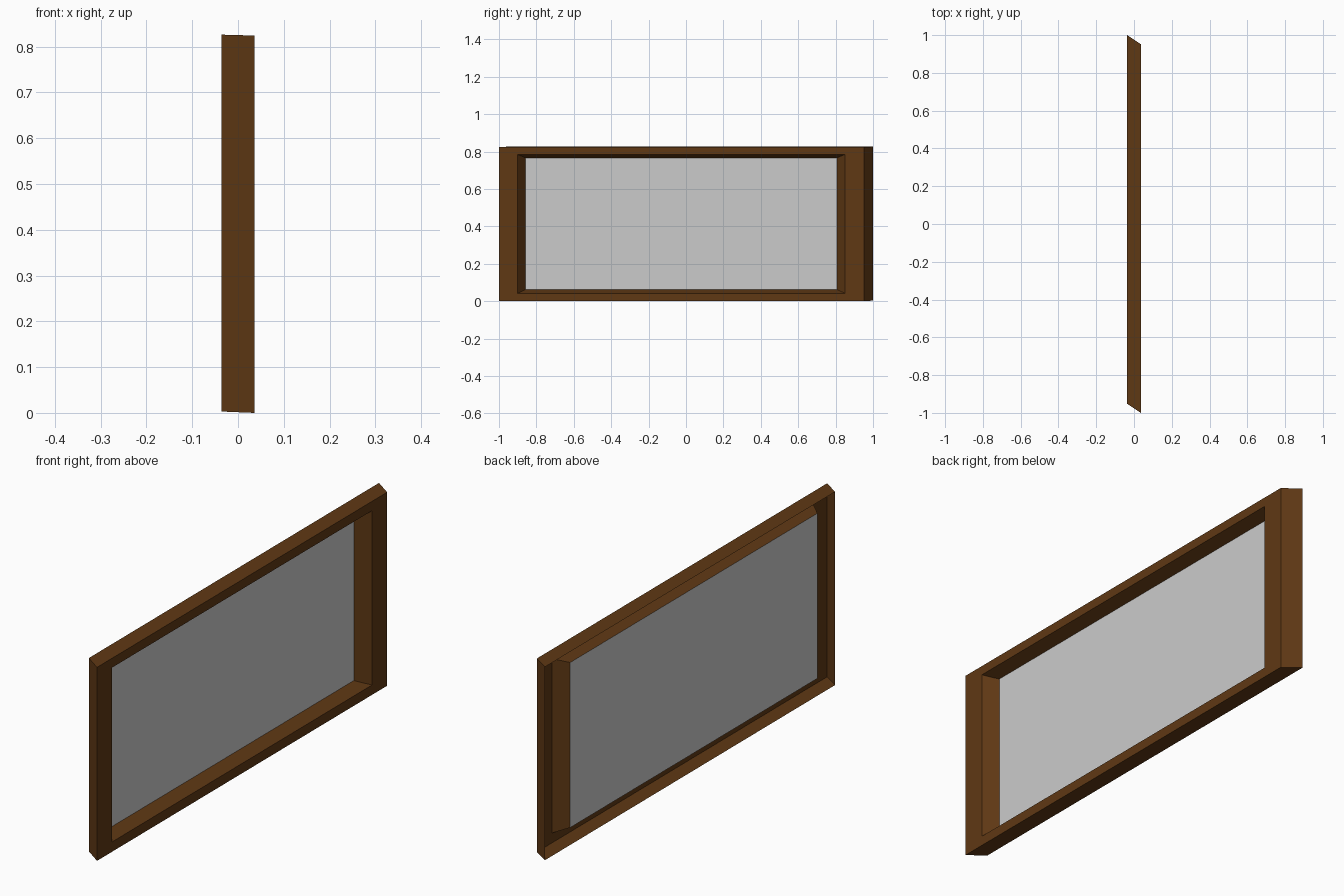
import bpy, bmesh

if "Cube" in bpy.data.objects:
    bpy.data.objects.remove(bpy.data.objects["Cube"])

brown = bpy.data.materials.new("dark_wood")
brown.diffuse_color = (0.115, 0.04, 0.007, 1)
brown.use_nodes = True
brown.node_tree.nodes["Principled BSDF"].inputs["Base Color"].default_value = brown.diffuse_color


def build(name, rings, fill=False, material=None):
    """Bridge rectangular rings given as (x, y_min, y_max, z_min, z_max)."""
    bm = bmesh.new()
    loops = [[bm.verts.new((x, y, z)) for y, z in
              ((y0, z0), (y1, z0), (y1, z1), (y0, z1))]
             for x, y0, y1, z0, z1 in rings]
    for a, b in zip(loops, loops[1:]):
        for i in range(4):
            j = (i + 1) % 4
            bm.faces.new((a[i], a[j], b[j], b[i]))
    if fill:
        bm.faces.new(loops[-1])
    mesh = bpy.data.meshes.new(name)
    bm.to_mesh(mesh)
    bm.free()
    if material:
        mesh.materials.append(material)
    obj = bpy.data.objects.new(name, mesh)
    bpy.context.collection.objects.link(obj)
    return obj


back_rim = (-0.036, -0.952, 1.0, 0.003, 0.826)
front_rim = (0.036, -1.0, 0.952, 0.0, 0.824)
opening = (0.036, -0.90, 0.85, 0.042, 0.784)
panel_edge = (-0.019, -0.857, 0.806, 0.063, 0.766)

# Hollow frame, open at the rear: slanted outer walls, face, tapered inner lip
build("frame", [back_rim, front_rim, opening, panel_edge], material=brown)
# Flat pane held by the inner lip
build("pane", [panel_edge], fill=True)
